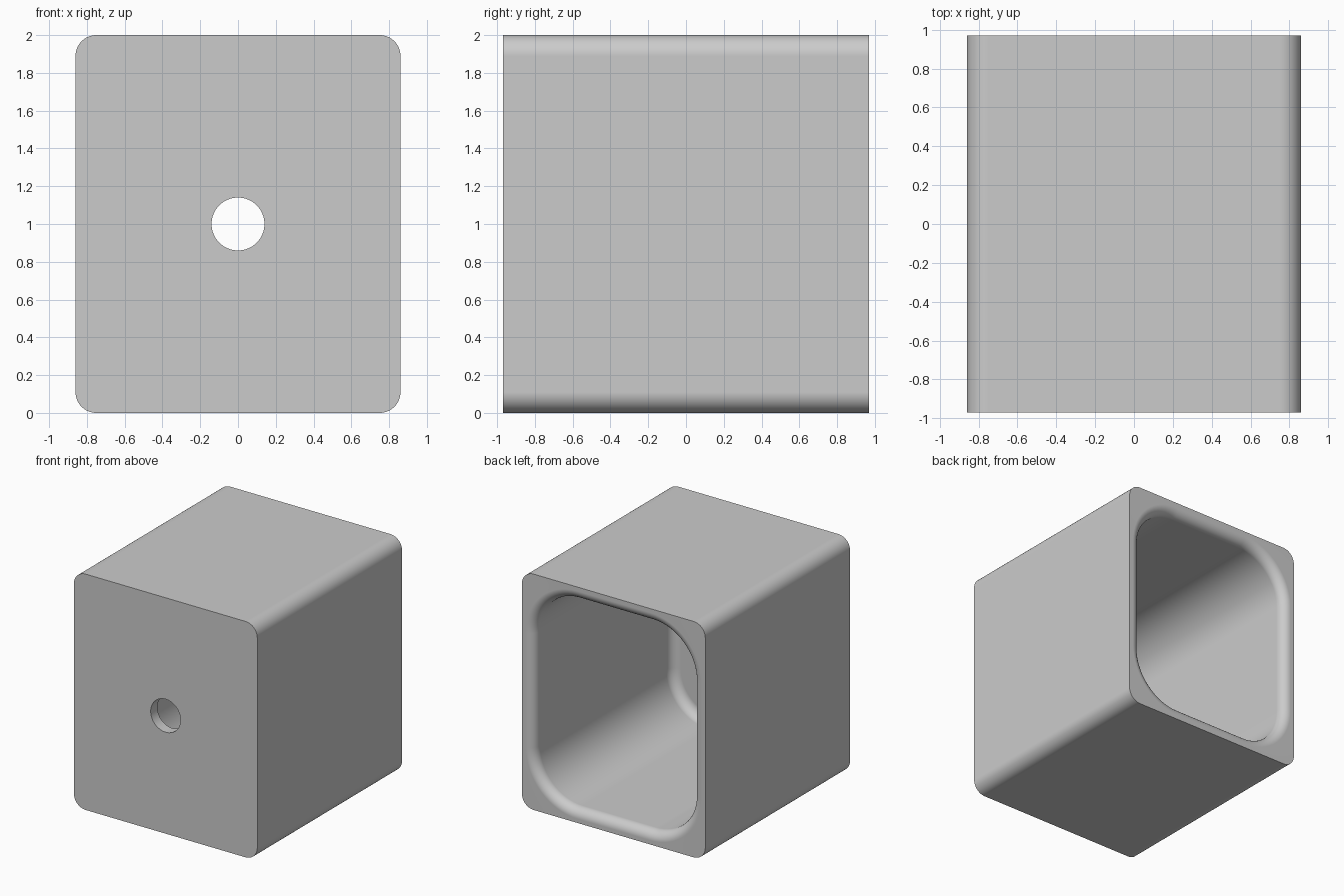
import bpy, bmesh
from math import sin, cos, pi

cube = bpy.data.objects.get("Cube")
if cube:
    bpy.data.objects.remove(cube, do_unlink=True)

HALF_X, HALF_Z, HALF_Y = 0.86, 1.0, 0.97
CORNER = 0.11            # outer corner radius
WALL, CAVITY_R = 0.115, 0.40
FILLET = 0.08            # rim and floor rounding
FLOOR_Y = -HALF_Y + 0.09
HOLE_R = 0.14
ARC, STEPS = 16, 10      # segments per corner and per fillet


def ring(bm, y, hx, hz, r):
    """Rounded rectangle of vertices in the plane at depth y."""
    verts = []
    for k, (sx, sz) in enumerate([(1, 1), (-1, 1), (-1, -1), (1, -1)]):
        for i in range(ARC + 1):
            a = (k + i / ARC) * pi / 2
            verts.append(bm.verts.new((sx * (hx - r) + r * cos(a), y,
                                       HALF_Z + sz * (hz - r) + r * sin(a))))
    return verts


def cavity(bm, y, inset):
    return ring(bm, y, HALF_X - inset, HALF_Z - inset, WALL + CAVITY_R - inset)


bm = bmesh.new()
turns = [i / STEPS * pi / 2 for i in range(STEPS + 1)]

# Outer shell, front to back
rings = [ring(bm, -HALF_Y, HALF_X, HALF_Z, CORNER),
         ring(bm, HALF_Y, HALF_X, HALF_Z, CORNER)]
# Rounded rim of the open back
rings += [cavity(bm, HALF_Y - FILLET * (1 - cos(a)), WALL - FILLET * (1 - sin(a)))
          for a in turns]
# Rounded join between cavity walls and floor
rings += [cavity(bm, FLOOR_Y + FILLET * (1 - sin(a)), WALL + FILLET * (1 - cos(a)))
          for a in turns]
# Round hole through the front wall
rings += [ring(bm, y, HOLE_R, HOLE_R, HOLE_R) for y in (FLOOR_Y, -HALF_Y)]

# Skin the rings into one closed surface
for a, b in zip(rings, rings[1:] + rings[:1]):
    n = len(a)
    for i in range(n):
        j = (i + 1) % n
        bm.faces.new((a[i], a[j], b[j], b[i]))
bmesh.ops.remove_doubles(bm, verts=bm.verts, dist=1e-5)
bmesh.ops.recalc_face_normals(bm, faces=bm.faces)

mesh = bpy.data.meshes.new("hollow_box")
bm.to_mesh(mesh)
bm.free()
box = bpy.data.objects.new("hollow_box", mesh)
bpy.context.collection.objects.link(box)

# Plain grey
grey = bpy.data.materials.new("light_grey")
grey.use_nodes = True
colour = (0.6, 0.6, 0.6, 1)
grey.diffuse_color = colour
grey.node_tree.nodes["Principled BSDF"].inputs["Base Color"].default_value = colour
mesh.materials.append(grey)

# Smooth curves with crisp front, back and hole edges
bpy.ops.object.select_all(action='DESELECT')
box.select_set(True)
bpy.context.view_layer.objects.active = box
bpy.ops.object.shade_smooth_by_angle(angle=pi / 6)
weighted = box.modifiers.new("flat_face_normals", 'WEIGHTED_NORMAL')
weighted.keep_sharp = True
